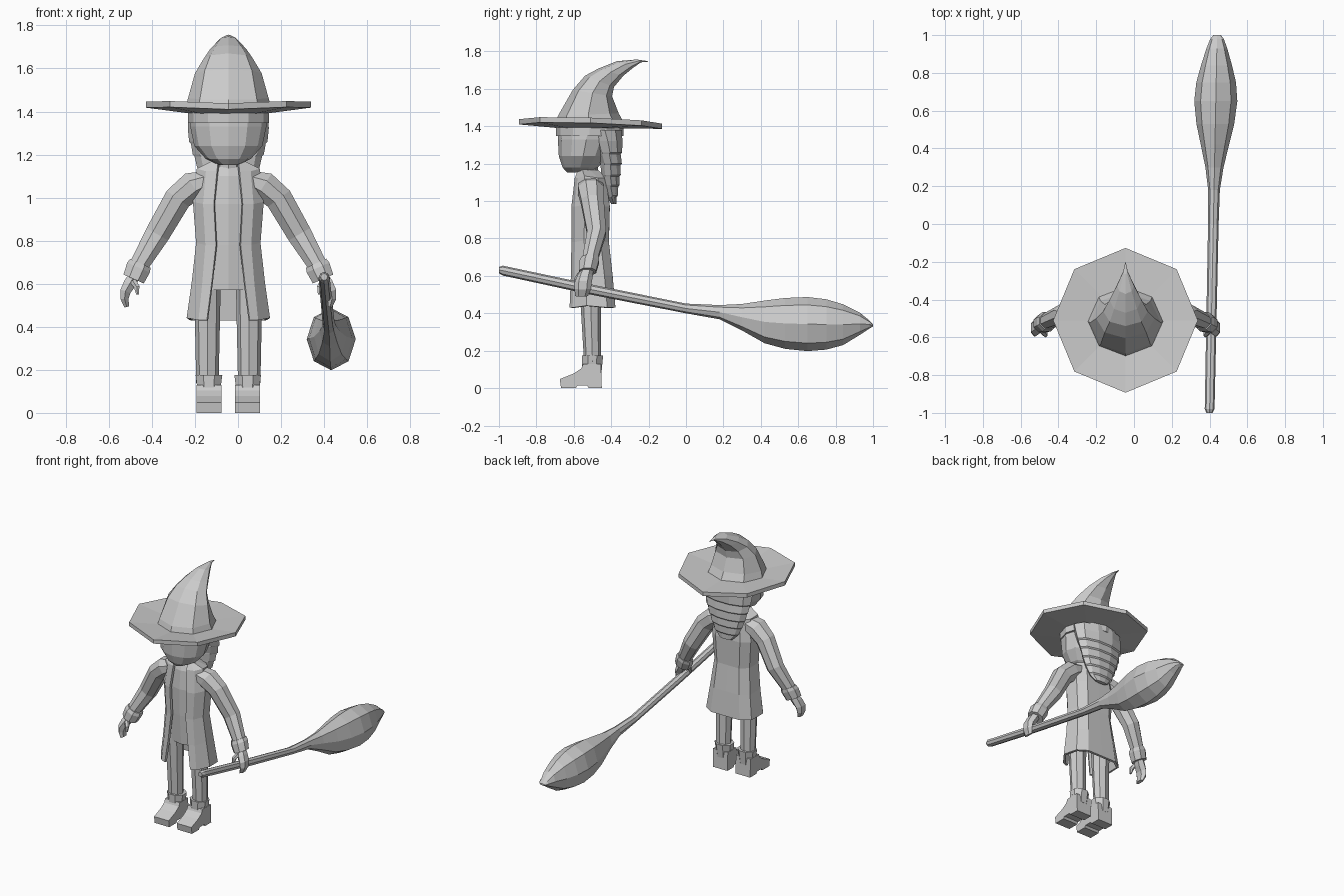
import bpy, bmesh, math
from mathutils import Vector

CX, CY = -0.045, -0.51          # axis of the figure
grey = bpy.data.materials.new("plain_grey")
grey.diffuse_color = (0.6, 0.6, 0.6, 1)


def finish(name, bm, cx=CX, mirror=False, thick=0):
    bmesh.ops.recalc_face_normals(bm, faces=bm.faces)
    me = bpy.data.meshes.new(name)
    bm.to_mesh(me)
    bm.free()
    me.materials.append(grey)
    ob = bpy.data.objects.new(name, me)
    bpy.context.collection.objects.link(ob)
    ob.location.x = cx
    if mirror:
        ob.modifiers.new("mirror", 'MIRROR')
    if thick:
        m = ob.modifiers.new("thickness", 'SOLIDIFY')
        m.thickness, m.offset = thick, 0
    return ob


def loft(name, rings, closed=True, **kw):
    """Skin a list of point rings; closed rings get end caps."""
    bm = bmesh.new()
    vs = [[bm.verts.new(p) for p in r] for r in rings]
    n = len(vs[0])
    for a, b in zip(vs, vs[1:]):
        for i in range(n if closed else n - 1):
            j = (i + 1) % n
            bm.faces.new((a[i], a[j], b[j], b[i]))
    if closed:
        bm.faces.new(vs[0])
        bm.faces.new(vs[-1])
    return finish(name, bm, **kw)


def ring(c, u, v, n=8, turn=0.0):
    c, u, v = Vector(c), Vector(u), Vector(v)
    angs = [math.tau * i / n + turn for i in range(n)]
    return [c + u * math.cos(a) + v * math.sin(a) for a in angs]


def stack(rows, x=0, n=8, turn=0.0):
    """Level rings from rows of z, half width, front y, back y."""
    return [ring((x, (f + b) / 2, z), (w, 0, 0), (0, (b - f) / 2, 0), n, turn)
            for z, w, f, b in rows]


def limb(rows, n=8):
    """Rings square to a path in the xz plane; rows of x, y, z, half width, half depth."""
    out = []
    for i, (x, y, z, w, d) in enumerate(rows):
        p, q = rows[max(i - 1, 0)], rows[min(i + 1, len(rows) - 1)]
        t = Vector((q[0] - p[0], 0, q[2] - p[2])).normalized()
        out.append(ring((x, y, z), Vector((-t.z, 0, t.x)) * w, (0, d, 0), n, math.pi / n))
    return out


# Hat: bent crown, then octagonal brim with lifted sides
crown = [((-.70, 1.415), (-.33, 1.415), .20), ((-.685, 1.455), (-.36, 1.47), .187),
         ((-.605, 1.595), (-.395, 1.56), .155), ((-.54, 1.67), (-.385, 1.61), .118),
         ((-.47, 1.708), (-.335, 1.67), .085), ((-.37, 1.748), (-.28, 1.715), .045),
         ((-.265, 1.757), (-.24, 1.742), .012), ((-.206, 1.749), (-.204, 1.745), .002)]
rings = []
for f, b, w in crown:
    f, b = Vector((0, *f)), Vector((0, *b))
    rings.append(ring((f + b) / 2, (w, 0, 0), (b - f) / 2))
loft("hat_crown", rings)


def brim_ring(r, z, lift):
    pts = ring((0, CY, z), (r, 0, 0), (0, r, 0))
    for p in pts:
        p.z += lift * (abs(p.x) / r * .02 - (p.y - CY) / r * .012)
    return pts


loft("hat_brim", [brim_ring(.17, 1.39, 0), brim_ring(.383, 1.398, 1),
                  brim_ring(.383, 1.426, 1), brim_ring(.19, 1.42, 0)])

# Head, neck, fringe band and long back hair with stepped ridges
loft("head", stack([(1.152, .045, -.635, -.50), (1.18, .105, -.66, -.47), (1.24, .158, -.68, -.42),
                    (1.33, .177, -.685, -.38), (1.41, .177, -.68, -.36)], n=12))
loft("neck", stack([(1.07, .065, -.58, -.46), (1.13, .055, -.575, -.47), (1.2, .055, -.58, -.47)]))
loft("hair_fringe", stack([(1.347, .188, -.695, -.335), (1.41, .188, -.695, -.335)], n=12))
hair = [(1.38, .187, -.53, -.338), (1.32, .188, -.50, -.336), (1.26, .182, -.475, -.338),
        (1.20, .165, -.46, -.340), (1.14, .145, -.455, -.346), (1.085, .122, -.445, -.352),
        (1.03, .095, -.425, -.362), (.985, .05, -.40, -.372)]
rows = []
for i, (z, w, f, b) in enumerate(hair):
    rows.append((z, w, f, b))
    if 1 < i < 7:
        rows.append((z - .008, w - .008, f, b - .008))
loft("back_hair", stack(rows, n=10))

# Shirt and hips inside the coat
loft("shirt", stack([(.57, .15, -.58, -.44), (.78, .135, -.595, -.44), (.97, .15, -.60, -.43),
                     (1.10, .12, -.588, -.44), (1.15, .06, -.57, -.47)]))

# Open coat: half outline from front edge round to centre back, mirrored
coat = [(1.16, .06, -.572, -.475, .045), (1.12, .14, -.588, -.435, .05), (.97, .157, -.605, -.415, .065),
        (.78, .142, -.605, -.42, .055), (.60, .162, -.608, -.40, .075), (.43, .186, -.615, -.385, .097)]
loft("coat", [[(e, f, z), (max(.72 * w, e + .01), f + .015, z), (w, (f + b) / 2 - .03, z + .01),
               (.93 * w, b - .04, z), (.6 * w, b, z), (0, b, z)] for z, w, f, b, e in coat],
     closed=False, mirror=True, thick=.016)

# Arms, cuffs and hands
loft("arms", limb([(.10, -.51, 1.08, .05, .07), (.165, -.507, 1.055, .072, .075),
                   (.235, -.50, .995, .068, .066), (.33, -.478, .83, .062, .055),
                   (.418, -.515, .68, .047, .044)]), mirror=True)
loft("cuffs", limb([(.408, -.512, .695, .056, .05), (.417, -.517, .675, .062, .056),
                    (.440, -.527, .622, .056, .05)]), mirror=True)
loft("hands", limb([(.435, -.525, .64, .03, .032), (.458, -.54, .60, .033, .042),
                    (.478, -.55, .565, .028, .046), (.482, -.553, .53, .022, .044),
                    (.472, -.558, .492, .012, .034)], 6), mirror=True)
loft("thumbs", limb([(.445, -.56, .615, .018, .02), (.425, -.583, .585, .015, .016),
                     (.422, -.592, .55, .007, .008)], 6), mirror=True)

# Legs
loft("legs", stack([(.62, .062, -.575, -.445), (.42, .058, -.562, -.455),
                    (.14, .052, -.545, -.455)], x=.097), mirror=True)

# Boots: side profile pushed through the foot width, plus a flared shaft
side = [(-.45, 0), (-.52, 0), (-.53, .014), (-.58, .014), (-.59, 0), (-.668, 0), (-.675, .048),
        (-.60, .078), (-.56, .105), (-.55, .13), (-.455, .13)]
loft("boot_feet", [[(x, y, z) for y, z in side] for x in (.032, .148)], mirror=True)
q = math.sqrt(2)
shaft = []
for z, w, f, b in [(.08, .05, -.555, -.452), (.175, .062, -.556, -.443)]:
    m, h = (f + b) / 2, (b - f) / 2
    shaft.append(ring((.09, m, z), (w * 1.08, 0, 0), (0, h * 1.08, 0), 8, math.pi / 8))
loft("boot_shafts", shaft, mirror=True)

# Broom: rows of y, half width, bottom z, top z
broom = [(-1.0, .016, .615, .648), (-.98, .026, .602, .655), (-.5, .027, .498, .553),
         (0, .028, .400, .452), (.18, .031, .368, .444), (.30, .048, .308, .450),
         (.42, .075, .240, .468), (.53, .10, .210, .482), (.65, .114, .198, .487),
         (.75, .105, .206, .475), (.84, .082, .230, .448), (.93, .055, .285, .403),
         (.98, .036, .318, .362), (1.0, .02, .330, .342)]
loft("broom", [ring((.40 + .02 * (y + 1), y, (a + b) / 2), (w, 0, 0), (0, 0, (b - a) / 2))
               for y, w, a, b in broom], cx=0)
